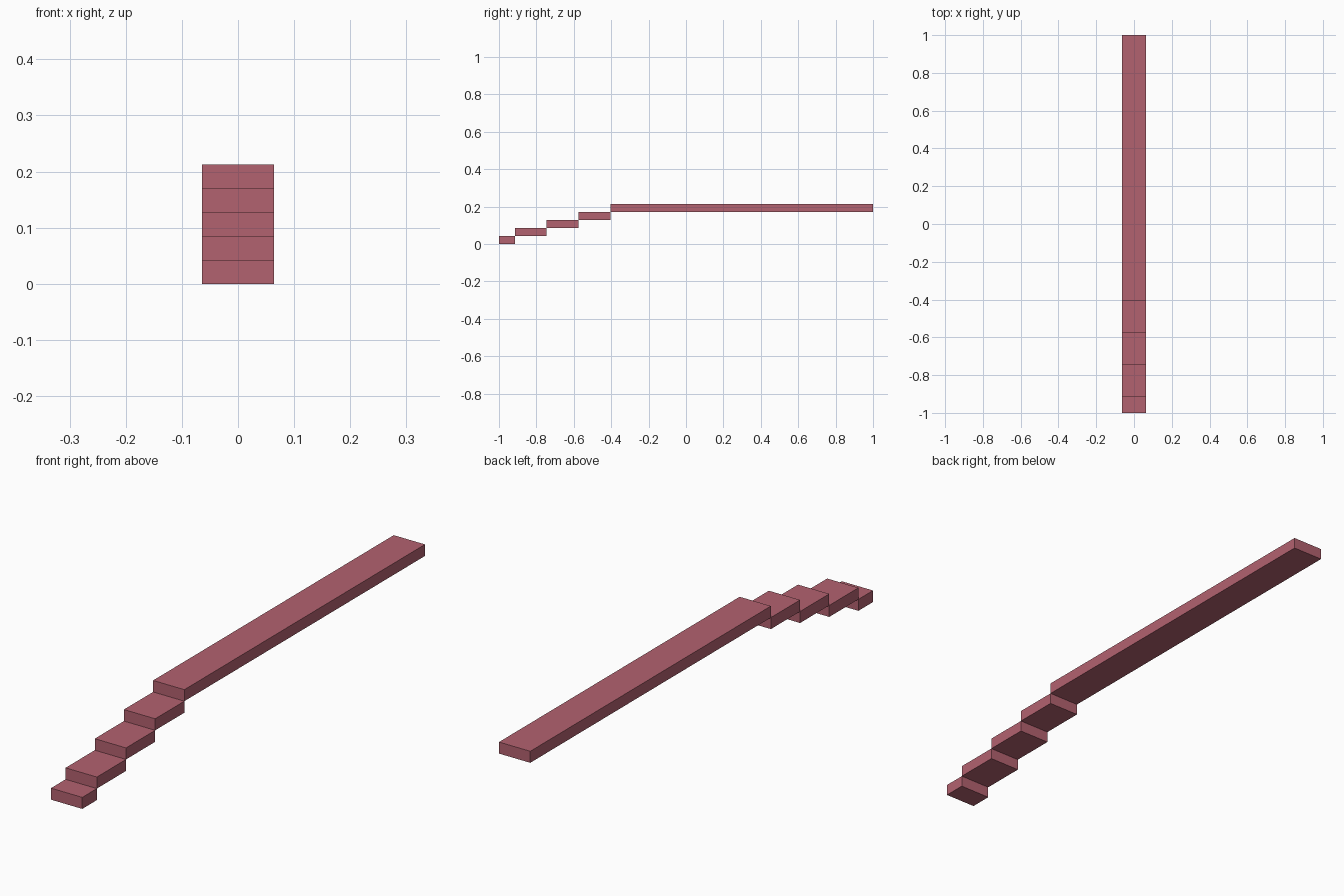
import bpy
import bmesh
from mathutils import Matrix, Vector

cube = bpy.data.objects.get("Cube")
if cube:
    bpy.data.objects.remove(cube, do_unlink=True)

# One dusty red finish for every part
red = bpy.data.materials.new("dusty_red")
red.use_nodes = True
colour = (0.45, 0.122, 0.162, 1.0)
red.diffuse_color = colour
red.node_tree.nodes["Principled BSDF"].inputs["Base Color"].default_value = colour

U = 2 / 47       # module: one slab thickness
WIDTH = 3 * U


def slab(name, y, z, length):
    """Flat box starting at y, with its underside at z."""
    bm = bmesh.new()
    centre = Vector((0, y + length / 2, z + U / 2))
    size = Matrix.Diagonal((WIDTH, length, U, 1))
    bmesh.ops.create_cube(bm, size=1, matrix=Matrix.Translation(centre) @ size)
    mesh = bpy.data.meshes.new(name)
    bm.to_mesh(mesh)
    bm.free()
    mesh.materials.append(red)
    obj = bpy.data.objects.new(name, mesh)
    bpy.context.collection.objects.link(obj)
    return obj


# Short bottom step, three equal steps, then the long walkway
parts = [("bottom_step", 2), ("lower_step", 4), ("middle_step", 4),
         ("upper_step", 4), ("walkway", 33)]
y = -1.0
for level, (name, modules) in enumerate(parts):
    slab(name, y, level * U, modules * U)
    y += modules * U
